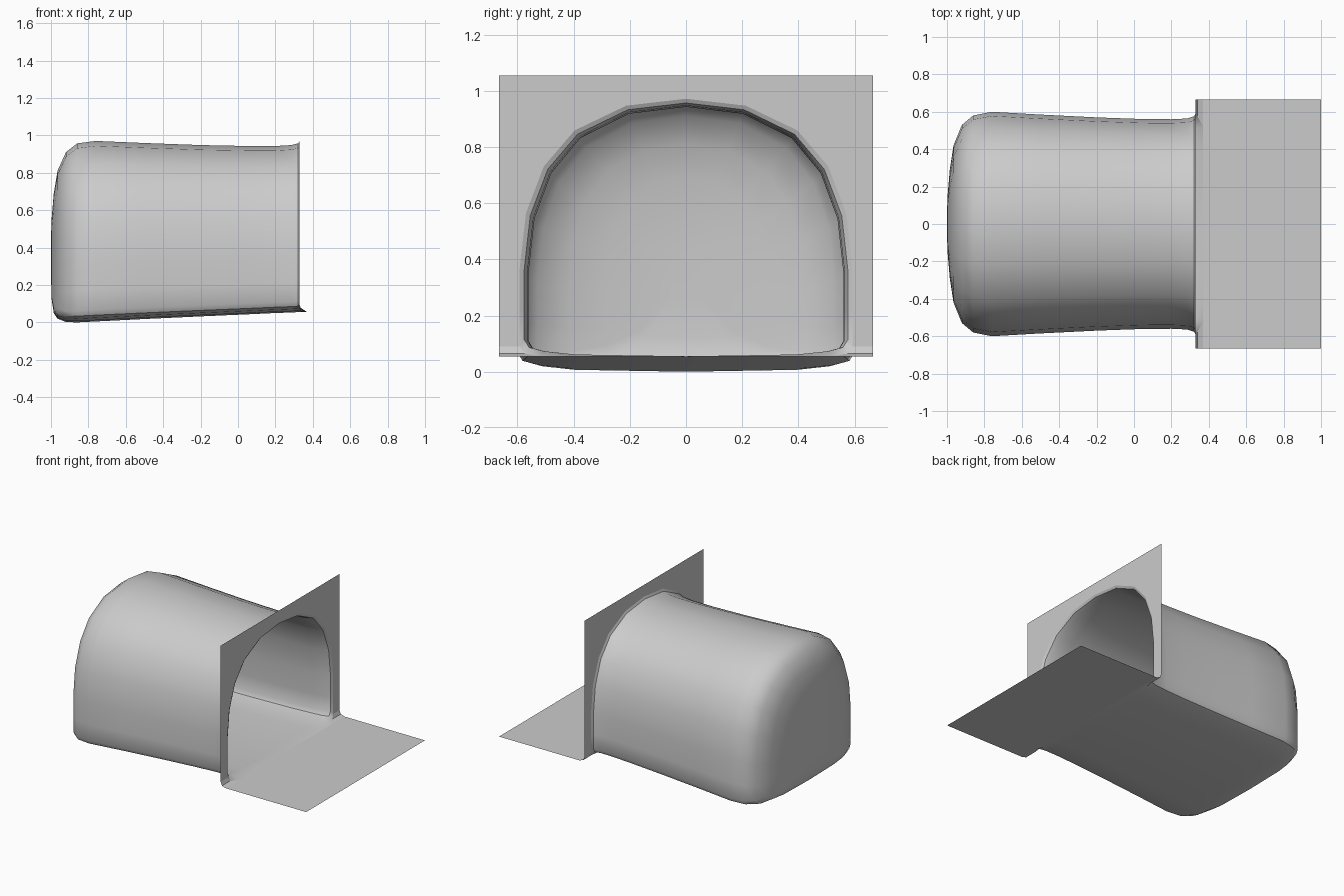
import bpy, math

if "Cube" in bpy.data.objects:
    bpy.data.objects.remove(bpy.data.objects["Cube"])

# Half cross-section: (fraction of half width, fraction of height), apex to floor centre
HALF = [(0, 1), (.36, .973), (.67, .877), (.855, .738), (.963, .555), (1, .345), (1, .18),
        (1, .065), (.97, .035), (.88, .02), (.68, .007), (0, 0)]
SECTION = HALF + [(-u, t) for u, t in HALF[-2:0:-1]]
N = len(SECTION)

# Tunnel stations: x, half width, top z, bottom z
RINGS = [(.33, .592, .972, .055), (.322, .576, .957, .055), (.285, .564, .948, .053),
         (.2, .56, .943, .05), (.05, .561, .943, .043), (-.2, .57, .948, .032),
         (-.5, .585, .959, .018), (-.76, .60, .97, .005), (-.86, .58, .957, 0),
         (-.92, .53, .91, .002), (-.965, .42, .81, .02), (-.985, .29, .69, .05),
         (-.996, .16, .56, .12), (-1, .06, .45, .25)]
WALL_Y, WALL_TOP, FLOOR_Z = .665, 1.055, .055


def add_mesh(name, verts, faces):
    me = bpy.data.meshes.new(name)
    me.from_pydata(verts, [], faces)
    me.update()
    ob = bpy.data.objects.new(name, me)
    bpy.context.collection.objects.link(ob)
    bpy.ops.object.select_all(action='DESELECT')
    ob.select_set(True)
    bpy.context.view_layer.objects.active = ob
    bpy.ops.object.shade_smooth_by_angle(angle=math.radians(40))
    return ob


def ring(x, hw, top, bottom):
    return [(x, u * hw, bottom + t * (top - bottom)) for u, t in SECTION]


# Tunnel shell with domed end; the mouth's lower lip runs out into the floor
verts = [v for r in RINGS for v in ring(*r)]
SIDE_Z = .09
mouth = []
for (u, t), (x, y, z) in zip(SECTION, verts[:N]):
    if t < .05:
        x, z = (.34, .065) if t > .03 else (.37, FLOOR_Z)
    elif t < .1:
        z = SIDE_Z
    mouth.append((x, y, z))
verts[:N] = mouth
faces = [(r * N + i, r * N + (i + 1) % N, (r + 1) * N + (i + 1) % N, (r + 1) * N + i)
         for r in range(len(RINGS) - 1) for i in range(N)]
faces.append(tuple(range((len(RINGS) - 1) * N, len(RINGS) * N)))
add_mesh("tunnel", verts, faces)

# Front wall around the arch
arch = [v for v in mouth if v[2] >= SIDE_Z - 1e-4]
right = [v for v in arch if v[1] >= 0]
for s, name in ((1, "front_wall_right"), (-1, "front_wall_left")):
    pts = [(x, s * y, z) for x, y, z in right]
    pts += [(.33, s * WALL_Y, SIDE_Z), (.33, s * WALL_Y, WALL_TOP), (.33, 0, WALL_TOP)]
    add_mesh(name, pts, [tuple(range(len(pts)))[::s]])

# Rounded foot between wall and floor on each side
foot = [(.33, .592, SIDE_Z), (.34, .97 * .592, .065), (.37, .88 * .592, FLOOR_Z)]
for s, name in ((1, "wall_foot_right"), (-1, "wall_foot_left")):
    pts = [(x, s * y, z) for x, y, z in foot] + [(x, s * WALL_Y, z) for x, y, z in foot]
    add_mesh(name, pts, [f[::s] for f in ((0, 3, 4, 1), (1, 4, 5, 2))])

# Flat floor in front of the tunnel
add_mesh("floor", [(.37, -WALL_Y, FLOOR_Z), (1, -WALL_Y, FLOOR_Z),
                   (1, WALL_Y, FLOOR_Z), (.37, WALL_Y, FLOOR_Z)], [(0, 1, 2, 3)])
